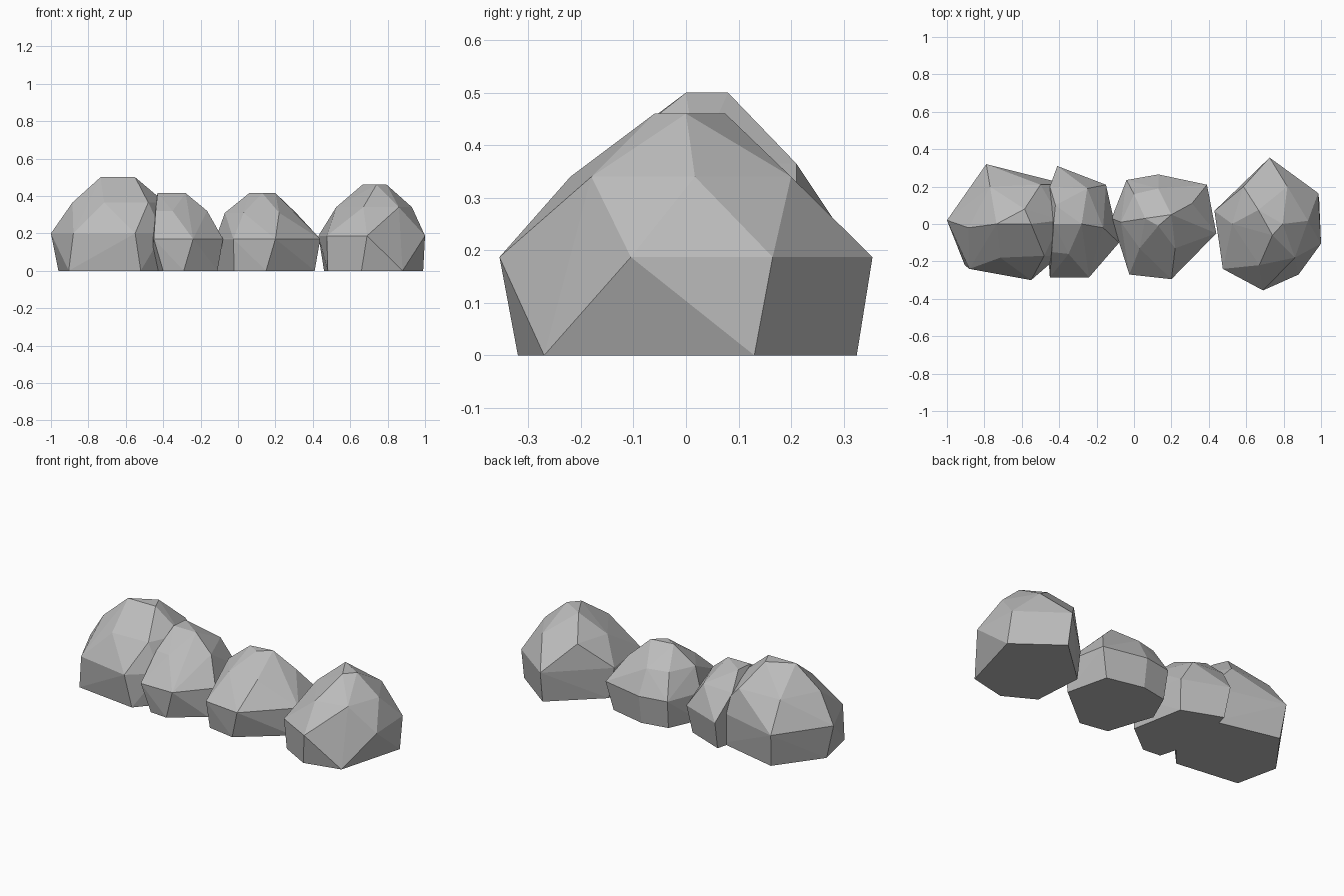
import bpy, bmesh, math

if "Cube" in bpy.data.objects:
    bpy.data.objects.remove(bpy.data.objects["Cube"])

stone = bpy.data.materials.new("stone_grey")
stone.diffuse_color = (0.5, 0.5, 0.5, 1)
stone.use_nodes = True
stone.node_tree.nodes["Principled BSDF"].inputs["Base Color"].default_value = stone.diffuse_color


def boulder(name, **tiers):
    """Faceted convex rock wrapped around horizontal tiers: (height, outline points)."""
    bm = bmesh.new()
    for z, outline in tiers.values():
        for x, y in outline:
            bm.verts.new((x, y, z))
    hull = bmesh.ops.convex_hull(bm, input=bm.verts[:])
    inner = {g for g in hull["geom_interior"] + hull["geom_unused"]
             if isinstance(g, bmesh.types.BMVert)}
    bmesh.ops.delete(bm, geom=list(inner), context='VERTS')
    bmesh.ops.dissolve_limit(bm, angle_limit=math.radians(2),
                             verts=bm.verts[:], edges=bm.edges[:])
    bmesh.ops.recalc_face_normals(bm, faces=bm.faces[:])
    mesh = bpy.data.meshes.new(name)
    bm.to_mesh(mesh)
    bm.free()
    mesh.materials.append(stone)
    bpy.context.collection.objects.link(bpy.data.objects.new(name, mesh))


# Largest rock at the left end
boulder("large_left_rock",
        base=(0, [(-.905, -.22), (-.52, -.27), (-.39, -.12), (-.38, .2), (-.77, .29), (-.96, .03)]),
        girth=(.2, [(-1, .02), (-.88, -.24), (-.55, -.30), (-.40, -.17), (-.35, .21), (-.79, .32)]),
        crown=(.365, [(-.885, -.02), (-.715, -.18), (-.48, -.17), (-.39, .02), (-.5, .21), (-.77, .2)]),
        top=(.5, [(-.735, 0), (-.55, 0), (-.585, .08)]))

# Small rock leaning against the large one
boulder("small_rock",
        base=(0, [(-.40, -.26), (-.29, -.27), (-.11, -.13), (-.17, .18), (-.40, .27), (-.47, 0)]),
        girth=(.17, [(-.47, 0), (-.45, -.285), (-.24, -.285), (-.08, -.10), (-.15, .21), (-.41, .31)]),
        crown=(.32, [(-.44, -.15), (-.35, -.16), (-.165, -.02), (-.25, .19), (-.45, .2)]),
        top=(.415, [(-.43, 0), (-.28, 0), (-.42, .1)]))

# Middle rock
boulder("middle_rock",
        base=(0, [(-.02, -.24), (.15, -.27), (.41, -.06), (.35, .19), (.13, .24), (-.03, .21), (-.11, .03)]),
        girth=(.17, [(-.12, .03), (-.025, -.27), (.20, -.295), (.44, -.05), (.39, .21), (.13, .265), (-.04, .235)]),
        crown=(.31, [(-.07, .01), (.03, -.13), (.22, -.13), (.31, .11), (.13, .19), (.0, .16)]),
        top=(.415, [(.06, .03), (.2, .05), (.13, -.01)]))

# Tall rock at the right end
boulder("right_rock",
        base=(0, [(.48, -.22), (.66, -.32), (.88, -.27), (.99, .13), (.73, .325), (.46, .08)]),
        girth=(.187, [(.43, .07), (.475, -.24), (.69, -.355), (1, -.105), (.985, .165), (.725, .355)]),
        crown=(.34, [(.525, 0), (.67, -.22), (.86, -.18), (.93, .017), (.82, .2), (.585, .2)]),
        top=(.46, [(.665, .075), (.74, -.06), (.795, 0)]))
